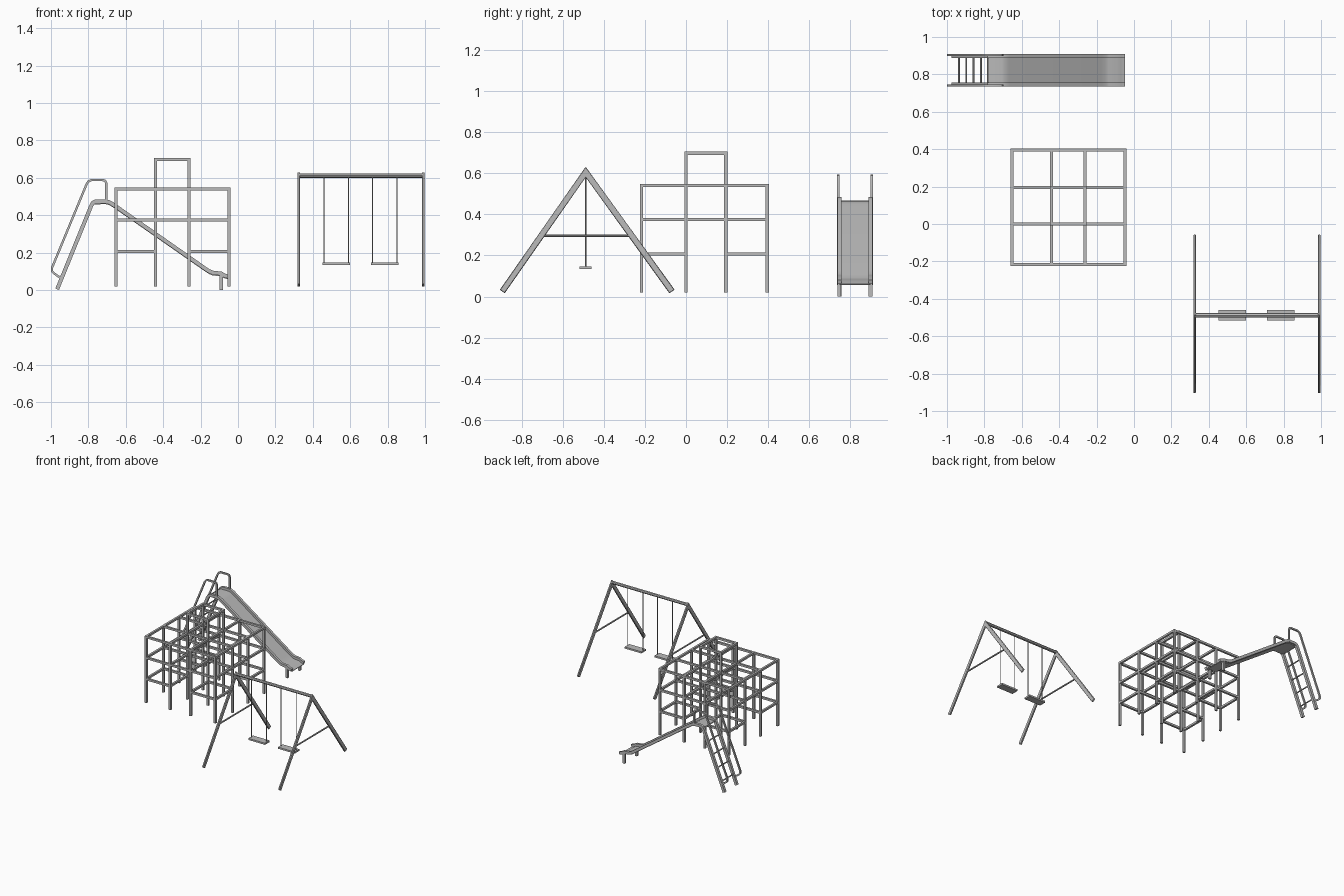
import bpy, bmesh, math
from mathutils import Vector, Matrix

if "Cube" in bpy.data.objects:
    bpy.data.objects.remove(bpy.data.objects["Cube"], do_unlink=True)

steel = bpy.data.materials.new("grey_steel")
steel.use_nodes = True
GREY = (0.5, 0.5, 0.5, 1)
steel.diffuse_color = GREY
steel.node_tree.nodes["Principled BSDF"].inputs["Base Color"].default_value = GREY


def finish(name, bm, bevel=0):
    bmesh.ops.recalc_face_normals(bm, faces=bm.faces)
    mesh = bpy.data.meshes.new(name)
    bm.to_mesh(mesh)
    bm.free()
    mesh.materials.append(steel)
    ob = bpy.data.objects.new(name, mesh)
    bpy.context.collection.objects.link(ob)
    bpy.ops.object.select_all(action="DESELECT")
    bpy.context.view_layer.objects.active = ob
    ob.select_set(True)
    bpy.ops.object.shade_smooth_by_angle(angle=math.radians(30))
    if bevel:
        mod = ob.modifiers.new("chamfered_edges", "BEVEL")
        mod.width, mod.segments = bevel, 1


def rod(bm, a, b, r, sides=8):
    a, b = Vector(a), Vector(b)
    turn = (b - a).to_track_quat("Z", "Y").to_matrix().to_4x4()
    bmesh.ops.create_cone(bm, cap_ends=True, segments=sides, radius1=r, radius2=r,
                          depth=(b - a).length,
                          matrix=Matrix.Translation((a + b) / 2) @ turn)


def box(bm, low, high):
    low, high = Vector(low), Vector(high)
    bmesh.ops.create_cube(bm, size=1, matrix=Matrix.Translation((low + high) / 2)
                          @ Matrix.Diagonal((*(high - low), 1)))


def extrude(bm, points, place, offset):
    face = bm.faces.new([bm.verts.new(place(*p)) for p in points])
    new = bmesh.ops.extrude_face_region(bm, geom=[face])["geom"]
    bmesh.ops.translate(bm, vec=offset, verts=[v for v in new if isinstance(v, bmesh.types.BMVert)])


def strip(name, path, thick, y0, y1):
    """Band of even thickness that follows an (x, z) path, from y0 to y1."""
    pts = [Vector(p) for p in path]
    dirs = [(b - a).normalized() for a, b in zip(pts, pts[1:])]
    upper, lower = [], []
    for p, d0, d1 in zip(pts, dirs[:1] + dirs, dirs + dirs[-1:]):
        t = (d0 + d1).normalized()
        n = Vector((-t.y, t.x)) * (thick / 2 / t.dot(d0))
        upper.append(p + n)
        lower.append(p - n)
    bm = bmesh.new()
    extrude(bm, upper + lower[::-1], lambda x, z: (x, y0, z), (0, y1 - y0, 0))
    finish(name, bm)


# Climbing frame: square posts, full decks, low corner squares, raised centre
xs = (-0.652, -0.442, -0.262, -0.048)
ys = (-0.216, 0.0, 0.194, 0.396)
LOW, MID, HIGH, TOP = 0.207, 0.375, 0.54, 0.697
R = 0.008
posts, rails = bmesh.new(), bmesh.new()


def bar(bm, a, b):
    box(bm, Vector(a) - Vector((R, R, R)), Vector(b) + Vector((R, R, R)))


def square(x0, x1, y0, y1, z):
    for x in (x0, x1):
        bar(rails, (x, y0, z), (x, y1, z))
    for y in (y0, y1):
        bar(rails, (x0, y, z), (x1, y, z))


for i, x in enumerate(xs):
    for j, y in enumerate(ys):
        inner = i in (1, 2) and j in (1, 2)
        bar(posts, (x, y, 0.028), (x, y, TOP if inner else HIGH))
for z in (MID, HIGH):
    for x in xs:
        bar(rails, (x, ys[0], z), (x, ys[-1], z))
    for y in ys:
        bar(rails, (xs[0], y, z), (xs[-1], y, z))
for xa, xb in (xs[:2], xs[2:]):
    for ya, yb in (ys[:2], ys[2:]):
        square(xa, xb, ya, yb, LOW)
square(*xs[1:3], *ys[1:3], TOP)
finish("climbing_frame_posts", posts)
finish("climbing_frame_rails", rails)

# Swing set: two A-frames, cross braces, top beam
SY = -0.488
outline = [(-0.418, 0.033), (0, 0.632), (0.433, 0.033), (0.407, 0.016), (0, 0.58), (-0.394, 0.016)]
for side, x in (("right", 0.324), ("left", 0.99)):
    bm = bmesh.new()
    extrude(bm, outline, lambda y, z: (x - 0.0065, SY + y, z), (0.013, 0, 0))
    finish("swing_a_frame_" + side, bm, 0.003)
    bm = bmesh.new()
    rod(bm, (x, SY - 0.215, 0.296), (x, SY + 0.222, 0.296), 0.006)
    finish("swing_brace_" + side, bm)
bm = bmesh.new()
rod(bm, (0.324, SY, 0.612), (0.99, SY, 0.612), 0.012)
finish("swing_beam", bm)

# Swing seats and ropes
for side, x in (("right", 0.525), ("left", 0.785)):
    bm = bmesh.new()
    box(bm, (x - 0.073, SY - 0.029, 0.134), (x + 0.073, SY + 0.029, 0.147))
    finish("swing_seat_" + side, bm)
    bm = bmesh.new()
    for s in (-1, 1):
        rod(bm, (x + s * 0.066, SY, 0.14), (x + s * 0.066, SY, 0.61), 0.003)
    finish("swing_ropes_" + side, bm)

# Slide: ladder rails run on into the slide side rails
slide = [(-0.775, 0.473), (-0.707, 0.474), (-0.69, 0.47), (-0.67, 0.459),
         (-0.179, 0.117), (-0.155, 0.101), (-0.136, 0.093), (-0.09, 0.088),
         (-0.073, 0.078), (-0.05, 0.071)]
ladder = [(-0.967, 0.004), (-0.785, 0.45), (-0.775, 0.467), (-0.76, 0.474)]
grip = [(-0.942, 0.06), (-0.985, 0.09), (-0.994, 0.1), (-0.994, 0.12), (-0.81, 0.565),
        (-0.8, 0.58), (-0.785, 0.588), (-0.725, 0.588), (-0.71, 0.584), (-0.704, 0.57), (-0.704, 0.47)]
YA, YB = 0.746, 0.898
for side, y, out in (("right", YA, -0.005), ("left", YB, 0.005)):
    strip("slide_side_rail_" + side, ladder + slide[1:], 0.021, y - 0.01, y + 0.01)
    strip("slide_hand_rail_" + side, grip, 0.012, y + out - 0.006, y + out + 0.006)
    bm = bmesh.new()
    box(bm, (-0.099, y - 0.009, 0), (-0.081, y + 0.009, 0.085))
    finish("slide_foot_" + side, bm)

# Slide bed, a thin sheet slung between the rails
strip("slide_bed", [(x, z - 0.012) for x, z in slide], 0.006, YA, YB)

# Ladder rungs
bm = bmesh.new()
for k in range(5):
    x = -0.936 + k * 0.039
    z = 0.004 + (x + 0.967) * 2.45
    rod(bm, (x, YA, z), (x, YB, z), 0.005)
finish("ladder_rungs", bm)
